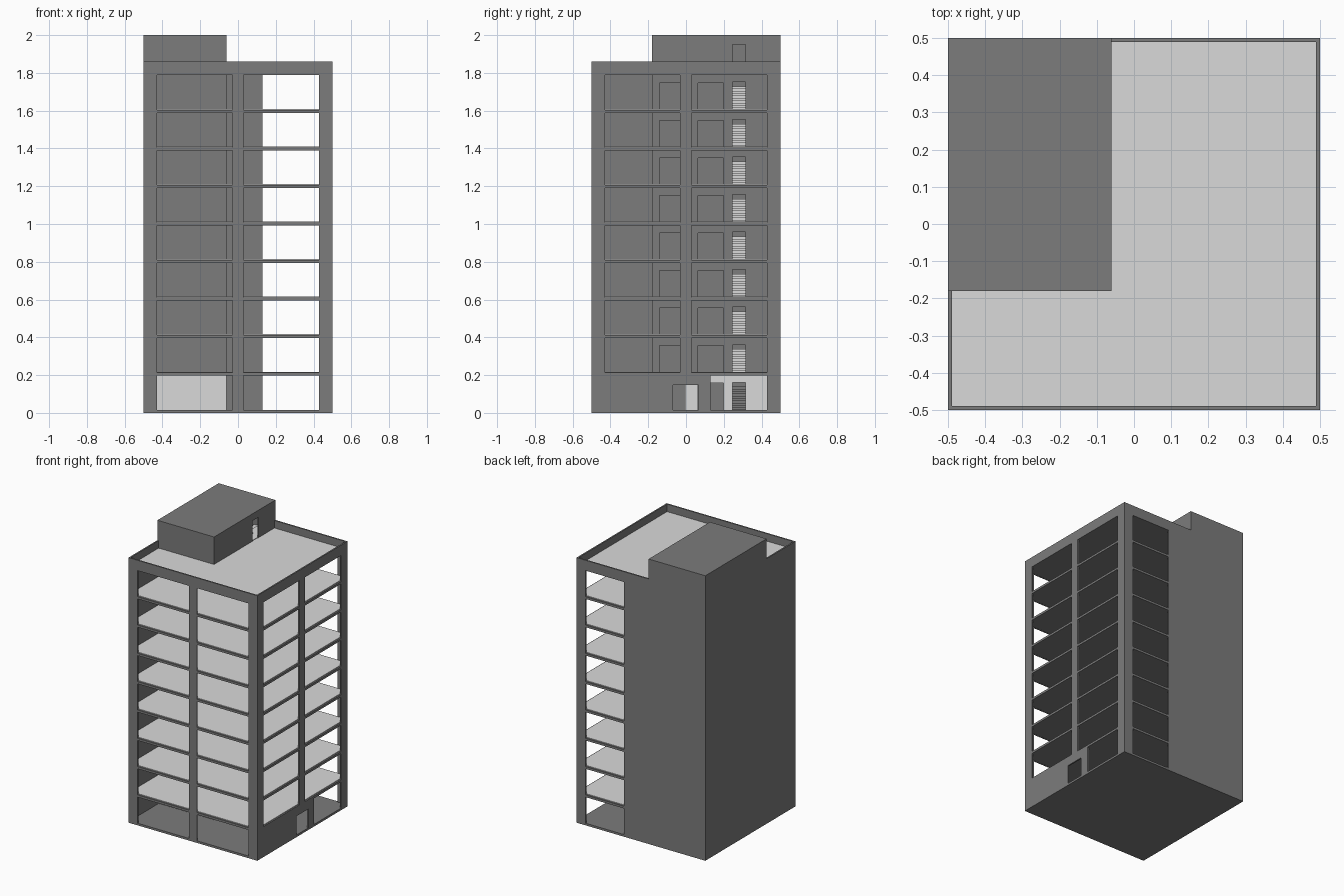
import bpy, bmesh

if "Cube" in bpy.data.objects:
    bpy.data.objects.remove(bpy.data.objects["Cube"])

def material(name, v):
    m = bpy.data.materials.new(name)
    m.diffuse_color = (v, v, v, 1)
    m.use_nodes = True
    m.node_tree.nodes["Principled BSDF"].inputs["Base Color"].default_value = m.diffuse_color
    return m

DARK = material("dark grey concrete", 0.2)
LIGHT = material("light grey floor", 0.7)

BASE, PITCH, FLOORS = 0.015, 0.1987, 9
T = 0.01                                   # wall thickness
levels = [BASE + PITCH * k for k in range(FLOORS + 1)]
ROOF, TOP = 1.86, 2.0
CX, CY = -0.06, -0.18                      # outer corner of the service core

def finish(name, bm, mat):
    bmesh.ops.recalc_face_normals(bm, faces=bm.faces)
    me = bpy.data.meshes.new(name)
    bm.to_mesh(me)
    bm.free()
    me.materials.append(mat)
    ob = bpy.data.objects.new(name, me)
    bpy.context.collection.objects.link(ob)
    return ob

def add_box(bm, x0, x1, y0, y1, z0, z1):
    vs = bmesh.ops.create_cube(bm, size=1)["verts"]
    for v in vs:
        v.co = (x1 if v.co.x > 0 else x0, y1 if v.co.y > 0 else y0, z1 if v.co.z > 0 else z0)

def box(name, dims, mat):
    bm = bmesh.new()
    add_box(bm, *dims)
    return finish(name, bm, mat)

def panel(name, axis, pos, u0, u1, z0, z1, holes, mat):
    """Upright wall centred on plane axis=pos, with rectangular holes (u0, u1, z0, z1)."""
    holes = [h for h in holes if h[3] > z0 and h[2] < z1]
    us = sorted({u0, u1, *[u for h in holes for u in h[:2]]})
    zs = sorted({z0, z1, *[min(max(z, z0), z1) for h in holes for z in h[2:]]})
    bm = bmesh.new()
    grid = [[bm.verts.new((u, pos, z) if axis == "y" else (pos, u, z)) for z in zs] for u in us]
    for i in range(len(us) - 1):
        for j in range(len(zs) - 1):
            cu, cz = (us[i] + us[i + 1]) / 2, (zs[j] + zs[j + 1]) / 2
            if not any(h[0] < cu < h[1] and h[2] < cz < h[3] for h in holes):
                bm.faces.new((grid[i][j], grid[i + 1][j], grid[i + 1][j + 1], grid[i][j + 1]))
    loose = [v for v in bm.verts if not v.link_faces]
    bmesh.ops.delete(bm, geom=loose, context="VERTS")
    ob = finish(name, bm, mat)
    mod = ob.modifiers.new("thickness", "SOLIDIFY")
    mod.thickness, mod.offset = T, 0
    return ob

def l_slab(name, z0, z1, mat):
    """L-shaped floor around the core."""
    e = 0.49
    pts = [(-e, -e), (e, -e), (e, e), (CX, e), (CX, CY), (-e, CY)]
    bm = bmesh.new()
    lo = [bm.verts.new((x, y, z0)) for x, y in pts]
    hi = [bm.verts.new((x, y, z1)) for x, y in pts]
    bm.faces.new(lo)
    bm.faces.new(hi)
    for i in range(6):
        j = (i + 1) % 6
        bm.faces.new((lo[i], lo[j], hi[j], hi[i]))
    finish(name, bm, mat)

def rows(u0, u1, h=0.183, first=0, last=FLOORS):
    return [(u0, u1, levels[k], levels[k] + h) for k in range(first, last)]

# Outer walls with window openings
panel("front_wall", "y", -0.495, -0.5, 0.5, 0, ROOF, rows(-0.43, -0.03) + rows(0.03, 0.43), DARK)
panel("back_wall", "y", 0.495, -0.5, 0.5, 0, ROOF, rows(0.13, 0.43), DARK)
panel("left_wall", "x", -0.495, -0.49, 0.49, 0, ROOF, [], DARK)
panel("right_wall", "x", 0.495, -0.49, 0.49, 0, ROOF,
      rows(-0.43, -0.033, first=1) + rows(0.03, 0.43, first=1)
      + [(-0.068, 0.065, BASE, 0.147), (0.13, 0.43, BASE, BASE + 0.183)], DARK)

# Floors: dark structural slab with light finish, roof deck is the last one
box("ground_slab", (-0.49, 0.49, -0.49, 0.49, 0, BASE), DARK)
for k in range(1, FLOORS + 1):
    z = levels[k]
    l_slab(f"floor_slab_{k}", z - 0.015, z - 0.003, DARK)
    l_slab(f"floor_finish_{k}", z - 0.003, z + 0.004, LIGHT)

# Core walls with two lift doors and a stair door per floor; light at ground level
lifts = rows(-0.14, -0.005, 0.143) + rows(0.063, 0.198, 0.143)
doors = lifts + rows(0.245, 0.315, 0.147, last=FLOORS + 1)
split = levels[1] - 0.015
for name, z0, z1, mat in (("ground_core", BASE, split, LIGHT), ("upper_core", split, TOP - T, DARK)):
    panel(name + "_east_wall", "x", CX - T / 2, CY, 0.49, z0, z1, doors, mat)
    panel(name + "_south_wall", "y", CY + T / 2, -0.49, CX - T, z0, z1, [], mat)

# Lift door leaves and stairwell partition
box("lift_doors", (CX - 0.025, CX - 0.015, CY + T, 0.21, BASE, 1.8), DARK)
box("stair_partition", (-0.49, CX - T, 0.21, 0.22, BASE, TOP - T), DARK)

# Penthouse back, side and roof
box("penthouse_back_wall", (-0.5, CX, 0.49, 0.5, ROOF, TOP - T), DARK)
box("penthouse_left_wall", (-0.5, -0.49, CY, 0.49, ROOF, TOP - T), DARK)
box("penthouse_roof", (-0.5, CX, CY, 0.5, TOP - T, TOP), DARK)

# Staircases: ten steps up, half landing, six steps back
for k, z in enumerate(levels):
    bm = bmesh.new()
    add_box(bm, -0.13, CX - T, 0.22, 0.49, z - 0.01, z + 0.002)
    if k < FLOORS:
        rise, run = PITCH / 16, 0.026
        for i in range(10):
            x, top = -0.13 - i * run, z + (i + 1) * rise
            add_box(bm, x - run, x, 0.225, 0.35, top - 0.02, top)
        mid = z + 10 * rise
        add_box(bm, -0.49, -0.39, 0.22, 0.49, mid - 0.01, mid)
        run = 0.26 / 6
        for i in range(6):
            x, top = -0.39 + i * run, mid + (i + 1) * rise
            add_box(bm, x, x + run, 0.36, 0.49, top - 0.02, top)
    finish(f"stairs_{k}", bm, LIGHT if k else DARK)
